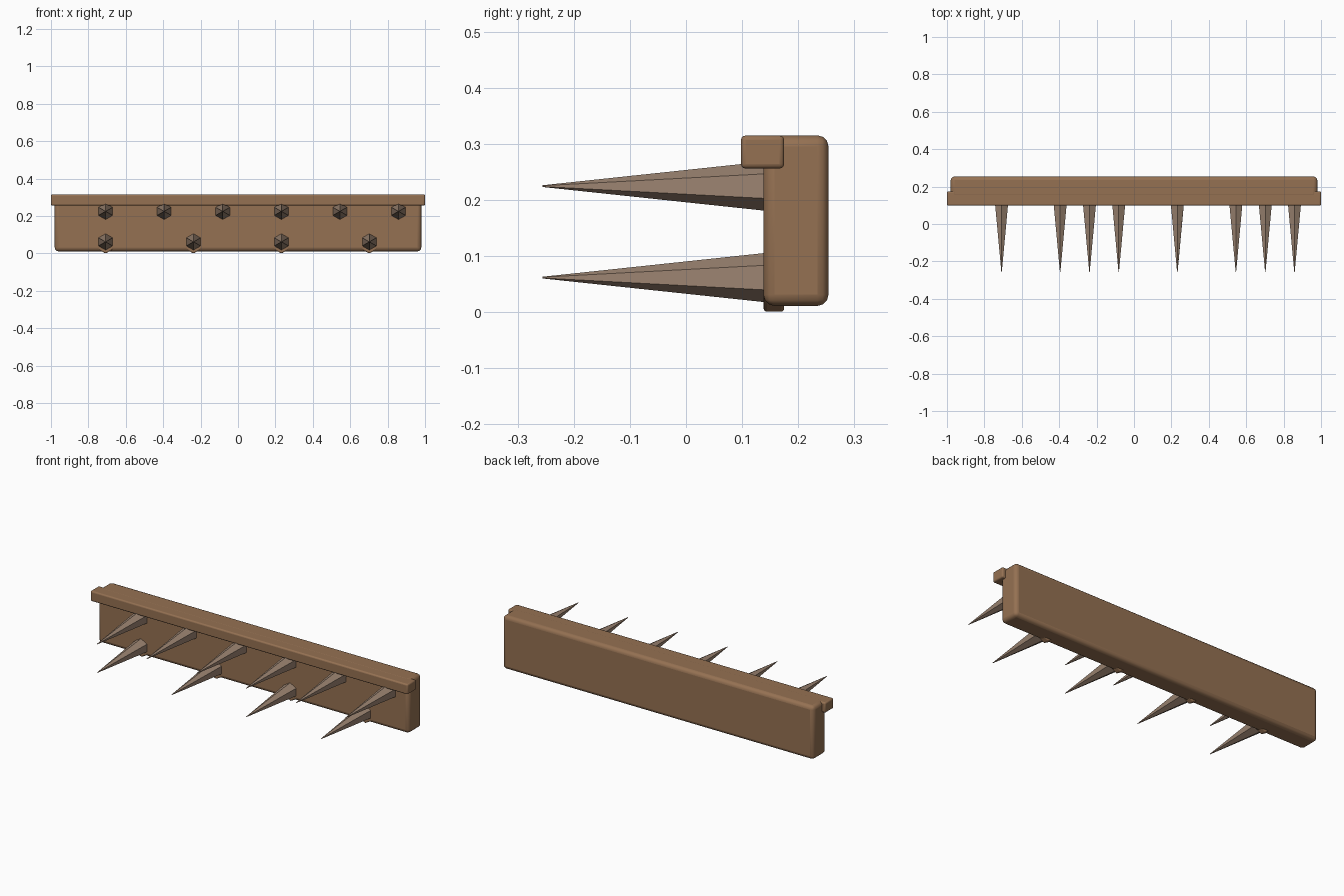
import bpy
import math

if "Cube" in bpy.data.objects:
    bpy.data.objects.remove(bpy.data.objects["Cube"])


def material(name, rgb):
    m = bpy.data.materials.new(name)
    m.diffuse_color = (*rgb, 1)
    m.use_nodes = True
    m.node_tree.nodes["Principled BSDF"].inputs["Base Color"].default_value = m.diffuse_color
    return m


WOOD = material("brown wood", (0.30, 0.165, 0.085))
SPIKE = material("grey brown spike", (0.33, 0.23, 0.165))


def finish(name, mat, bevel=0):
    ob = bpy.context.object
    ob.name = name
    ob.data.materials.append(mat)
    if bevel:
        mod = ob.modifiers.new("rounded edges", 'BEVEL')
        mod.width, mod.segments = bevel, 3
        bpy.ops.object.shade_smooth_by_angle(angle=math.radians(40))
    return ob


def box(name, lo, hi, mat, bevel):
    centre = [(a + b) / 2 for a, b in zip(lo, hi)]
    bpy.ops.mesh.primitive_cube_add(size=1, location=centre)
    bpy.context.object.scale = [b - a for a, b in zip(lo, hi)]
    bpy.ops.object.transform_apply(location=False, rotation=False, scale=True)
    finish(name, mat, bevel)


def hex_cone(name, x, z, y_back, y_front, r_back, r_front, mat, bevel=0):
    # six-sided, pointing to the front, one corner straight up
    bpy.ops.mesh.primitive_cone_add(
        vertices=6, radius1=r_back, radius2=r_front, depth=y_back - y_front,
        location=(x, (y_back + y_front) / 2, z), rotation=(math.pi / 2, 0, 0))
    finish(name, mat, bevel)


# main beam and the rail along its upper front edge
box("beam", (-0.98, 0.138, 0.011), (0.98, 0.254, 0.315), WOOD, 0.02)
box("rail", (-1, 0.098, 0.256), (1, 0.175, 0.3145), WOOD, 0.008)

# two rows of spikes, each seated in a collar sunk in the beam
rows = [("upper", 0.2245, [-0.708 + 0.3132 * i for i in range(6)]),
        ("lower", 0.0615, [-0.708 + 0.47 * i for i in range(4)])]
for row, z, xs in rows:
    for i, x in enumerate(xs, 1):
        hex_cone(f"{row}_spike_{i}", x, z, 0.15, -0.256, 0.0448, 0.0015, SPIKE)
        hex_cone(f"{row}_collar_{i}", x, z, 0.175, 0.1385, 0.0625, 0.0625, WOOD, 0.006)
